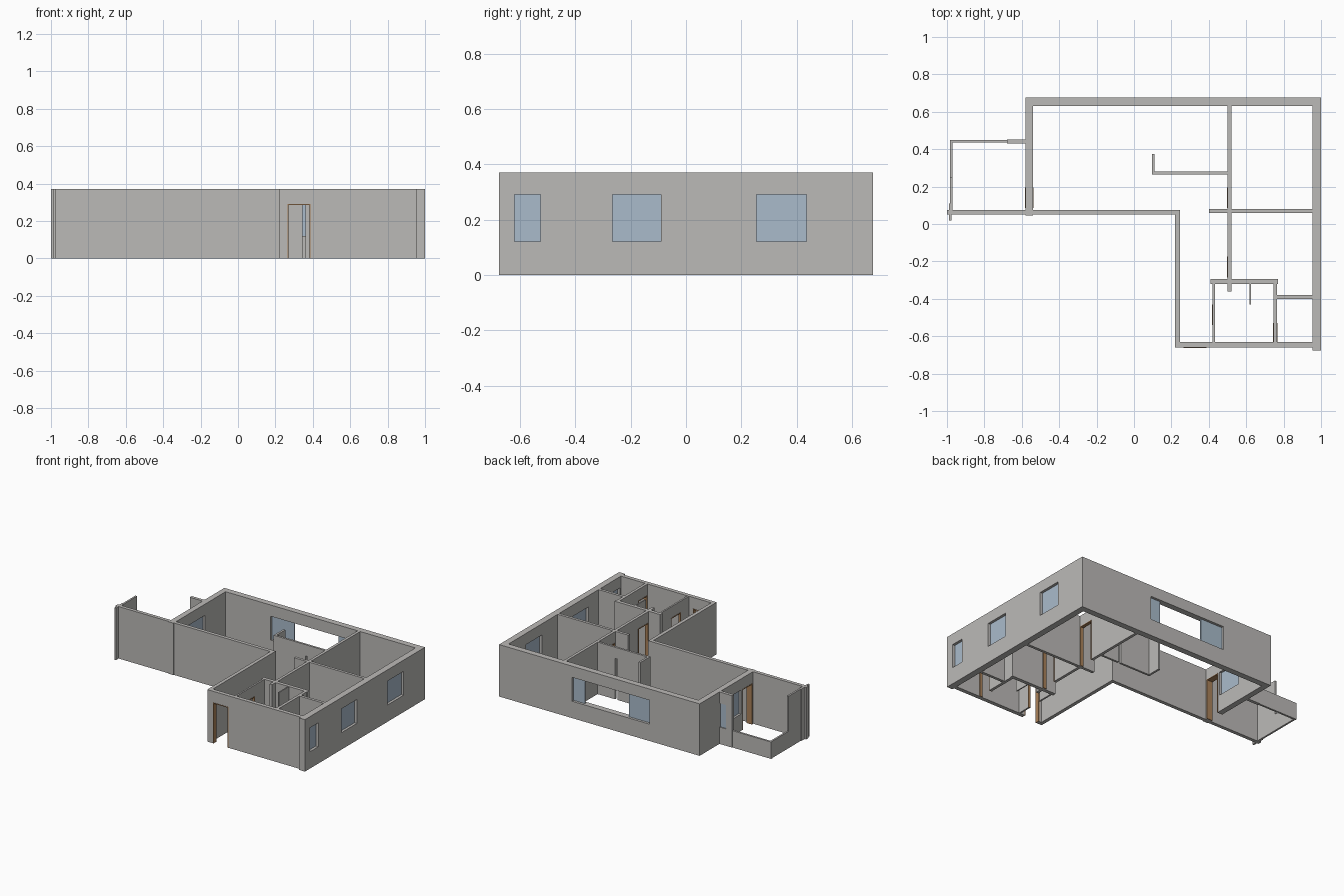
import bpy
import bmesh

old = bpy.data.objects.get("Cube")
if old:
    bpy.data.objects.remove(old, do_unlink=True)

H = 0.37                  # full wall height
SILL, HEAD = 0.12, 0.29   # window sill and opening head


def material(name, color):
    m = bpy.data.materials.new(name)
    m.use_nodes = True
    m.diffuse_color = color
    m.node_tree.nodes["Principled BSDF"].inputs["Base Color"].default_value = color
    return m


PLASTER = material("grey plaster", (0.5, 0.49, 0.475, 1))
GLASS = material("pale blue glass", (0.4, 0.5, 0.6, 1))
WOOD = material("brown wood", (0.4, 0.22, 0.1, 1))


def boxes(name, parts, mat):
    """One object made of boxes, each given as x, y and z ranges."""
    bm = bmesh.new()
    for ranges in parts:
        for v in bmesh.ops.create_cube(bm, size=1)["verts"]:
            v.co = [(a + b) / 2 + c * (b - a) for c, (a, b) in zip(v.co, ranges)]
    mesh = bpy.data.meshes.new(name)
    bm.to_mesh(mesh)
    bm.free()
    mesh.materials.append(mat)
    obj = bpy.data.objects.new(name, mesh)
    bpy.context.collection.objects.link(obj)
    return obj


def wall(name, axis, span, across, openings=(), height=H):
    """Straight wall along x or y; openings are (kind, start, end)."""
    def place(along, depth, z):
        return (along, depth, z) if axis == "x" else (depth, along, z)

    solid, frame, panes = [], [], []
    mid = sum(across) / 2
    lining = (across[0] - 0.002, across[1] + 0.002)
    at = span[0]
    for kind, a, b in openings:
        if a > at:
            solid.append(place((at, a), across, (0, height)))
        at = b
        solid.append(place((a, b), across, (HEAD, height)))
        if kind in ("window", "gap"):
            solid.append(place((a, b), across, (0, SILL)))
        if kind == "window":
            panes.append(place((a, b), (mid - 0.004, mid + 0.004), (SILL, HEAD)))
        if kind == "door":
            t = 0.005
            frame += [place((a, a + t), lining, (0, HEAD)),
                      place((b - t, b), lining, (0, HEAD)),
                      place((a + t, b - t), lining, (HEAD - t, HEAD))]
    if at < span[1]:
        solid.append(place((at, span[1]), across, (0, height)))
    boxes(name, solid, PLASTER)
    if frame:
        boxes(name + "_door_frame", frame, WOOD)
    if panes:
        boxes(name + "_glass", panes, GLASS)


# Outer walls
wall("east_wall", "y", (-0.675, 0.675), (0.955, 1.0),
     [("window", -0.62, -0.525), ("window", -0.265, -0.09), ("window", 0.255, 0.435)])
wall("north_wall", "x", (-0.58, 0.955), (0.632, 0.675),
     [("window", -0.185, -0.01), ("gap", -0.01, 0.335), ("window", 0.335, 0.425)])
wall("west_wall", "y", (0.045, 0.632), (-0.58, -0.54),
     [("door", 0.085, 0.195), ("window", 0.21, 0.40)])
wall("south_wall", "x", (-1.0, 0.22), (0.05, 0.075))
wall("wing_west_wall", "y", (-0.66, 0.075), (0.22, 0.245))
wall("wing_south_wall", "x", (0.245, 0.955), (-0.66, -0.632), [("door", 0.265, 0.387)])

# Inner partitions
wall("corridor_wall", "y", (-0.36, 0.632), (0.5, 0.52),
     [("door", -0.287, -0.175), ("door", 0.085, 0.195)])
wall("bedroom_wall", "x", (0.4, 0.955), (0.06, 0.08))
wall("kitchen_wall", "x", (0.095, 0.5), (0.265, 0.28), [("passage", 0.345, 0.362)])
wall("kitchen_stub", "y", (0.28, 0.375), (0.095, 0.11))
wall("bath_north_wall", "x", (0.41, 0.77), (-0.32, -0.295))
wall("bath_east_wall", "y", (-0.632, -0.32), (0.745, 0.765), [("door", -0.63, -0.53)])
wall("closet_wall", "x", (0.765, 0.955), (-0.4, -0.38))
wall("bath_west_wall", "y", (-0.632, -0.32), (0.42, 0.432), [("door", -0.54, -0.43)])
wall("bath_divider", "y", (-0.43, -0.32), (0.618, 0.626))

# Porch: low parapets with full-height piers
wall("porch_north_pier", "x", (-0.68, -0.58), (0.43, 0.452), [("window", -0.63, -0.582)])
wall("porch_north_parapet", "x", (-0.985, -0.68), (0.435, 0.449), height=SILL)
wall("porch_west_parapet", "y", (0.25, 0.435), (-0.983, -0.97), height=SILL)
wall("porch_west_screen", "y", (0.075, 0.25), (-0.983, -0.97))
wall("porch_corner_post", "y", (0.02, 0.11), (-0.988, -0.976))
